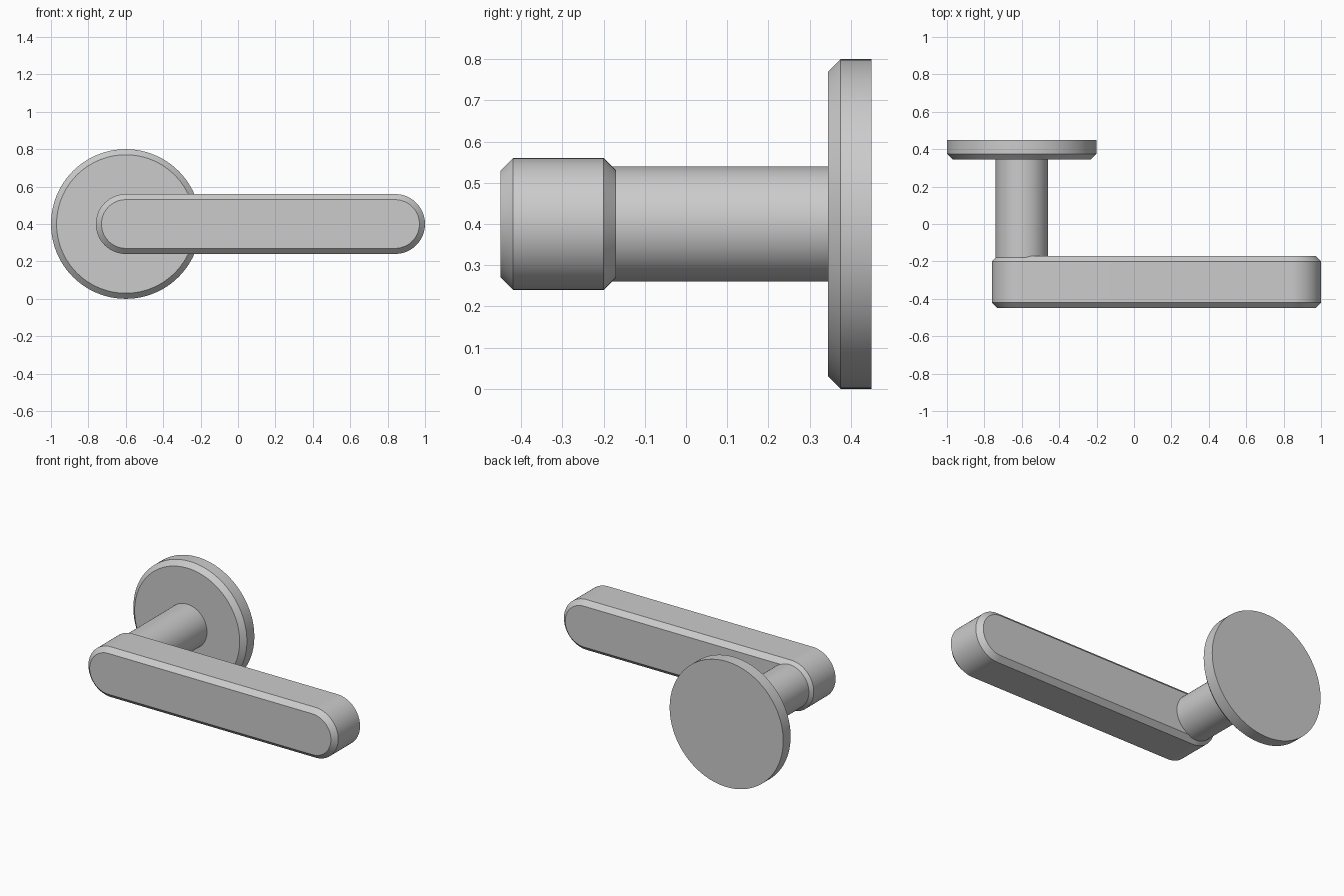
import bpy, bmesh
from math import pi, sin, cos, radians

if "Cube" in bpy.data.objects:
    bpy.data.objects.remove(bpy.data.objects["Cube"])

PIVOT_X, PIVOT_Z = -0.6, 0.4   # axis of rose and neck
TIP_X = 0.84                   # centre of the lever's rounded tip


def stadium(radius, x_left, x_right, n=48):
    """Outline in the xz plane; a circle when both centres coincide."""
    pts = []
    if x_left == x_right:
        return [(x_left + radius * cos(pi * i / n), PIVOT_Z + radius * sin(pi * i / n))
                for i in range(2 * n)]
    for cx, start in ((x_right, -pi / 2), (x_left, pi / 2)):
        for i in range(n + 1):
            a = start + pi * i / n
            pts.append((cx + radius * cos(a), PIVOT_Z + radius * sin(a)))
    return pts


def loft(name, sections, x_left, x_right):
    """Skin a stack of (y, radius) outlines and cap both ends."""
    bm = bmesh.new()
    rings = [[bm.verts.new((x, y, z)) for x, z in stadium(r, x_left, x_right)]
             for y, r in sections]
    n = len(rings[0])
    for a, b in zip(rings, rings[1:]):
        for i in range(n):
            j = (i + 1) % n
            bm.faces.new((a[i], a[j], b[j], b[i]))
    bm.faces.new(rings[0])
    bm.faces.new(rings[-1][::-1])
    bmesh.ops.recalc_face_normals(bm, faces=bm.faces[:])
    mesh = bpy.data.meshes.new(name)
    bm.to_mesh(mesh)
    bm.free()
    obj = bpy.data.objects.new(name, mesh)
    bpy.context.collection.objects.link(obj)
    bpy.ops.object.select_all(action='DESELECT')
    obj.select_set(True)
    bpy.context.view_layer.objects.active = obj
    bpy.ops.object.shade_smooth_by_angle(angle=radians(30))
    return obj


# round wall plate, chamfered on the front edge
loft("rose", [(0.345, 0.37), (0.375, 0.40), (0.45, 0.40)], PIVOT_X, PIVOT_X)

# spindle neck, sunk slightly into both neighbours
loft("neck", [(-0.20, 0.14), (0.355, 0.14)], PIVOT_X, PIVOT_X)

# lever bar with rounded ends, chamfered front and back
loft("lever", [(-0.45, 0.13), (-0.42, 0.16), (-0.20, 0.16), (-0.17, 0.13)],
     PIVOT_X, TIP_X)
